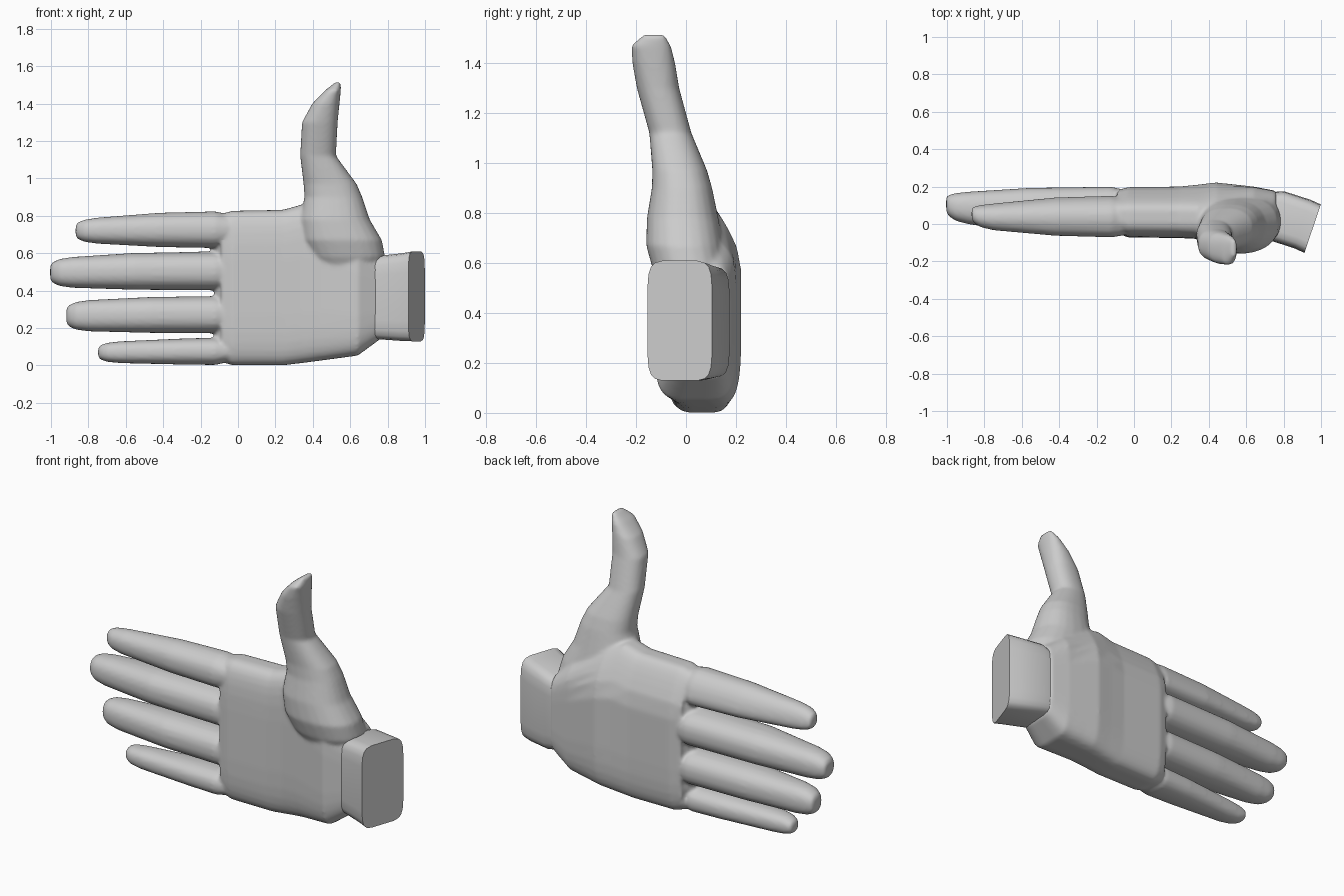
import bpy, bmesh, math

if "Cube" in bpy.data.objects:
    bpy.data.objects.remove(bpy.data.objects["Cube"])

skin = bpy.data.materials.new("matte_grey")
skin.diffuse_color = (0.6, 0.6, 0.6, 1)
skin.use_nodes = True
skin.node_tree.nodes["Principled BSDF"].inputs["Base Color"].default_value = skin.diffuse_color


def loft(name, axis, rings, power=2.3, sides=20, slant=0.0, angle=50, lean=0.0):
    """Skin rounded sections (position, u0, u1, y0, y1) along x or z."""
    bm = bmesh.new()
    loops = []
    for pos, u0, u1, y0, y1 in rings:
        loop = []
        for i in range(sides):
            a = 2 * math.pi * (i + 0.5) / sides
            c, s = math.cos(a), math.sin(a)
            u = (u0 + u1) / 2 + (u1 - u0) / 2 * math.copysign(abs(c) ** (2 / power), c)
            dy = (y1 - y0) / 2 * math.copysign(abs(s) ** (2 / power), s)
            y = (y0 + y1) / 2 + dy
            p = pos + slant * dy
            # The back of the hand falls away towards the index side
            y -= lean * max(0, u - 0.62) * min(1, max(0, y / 0.2))
            loop.append(bm.verts.new((p, y, u) if axis == "x" else (u, y, p)))
        loops.append(loop)
    for a, b in zip(loops, loops[1:]):
        for i in range(sides):
            j = (i + 1) % sides
            bm.faces.new((a[i], a[j], b[j], b[i]))
    bm.faces.new(loops[0])
    bm.faces.new(loops[-1])
    bmesh.ops.recalc_face_normals(bm, faces=bm.faces)
    mesh = bpy.data.meshes.new(name)
    bm.to_mesh(mesh)
    bm.free()
    mesh.materials.append(skin)
    obj = bpy.data.objects.new(name, mesh)
    bpy.context.collection.objects.link(obj)
    bpy.ops.object.select_all(action="DESELECT")
    obj.select_set(True)
    bpy.context.view_layer.objects.active = obj
    bpy.ops.object.shade_smooth_by_angle(angle=math.radians(angle))
    return obj


# Slanted squared wrist
loft("wrist", "x", [
    (0.66, 0.16, 0.55, -0.07, 0.17),
    (0.76, 0.14, 0.585, -0.085, 0.175),
    (0.90, 0.13, 0.60, -0.13, 0.13),
    (0.955, 0.128, 0.61, -0.155, 0.105)], power=6, slant=0.34, angle=40)

# Palm and heel of the hand
palm = loft("hand", "x", [
    (-0.09, 0.02, 0.81, -0.05, 0.18),
    (-0.03, 0.0, 0.827, -0.072, 0.197),
    (0.24, 0.0, 0.832, -0.075, 0.20),
    (0.34, 0.012, 0.86, -0.08, 0.21),
    (0.44, 0.025, 0.83, -0.09, 0.222),
    (0.64, 0.052, 0.70, -0.13, 0.20),
    (0.76, 0.14, 0.59, -0.08, 0.177)], power=4.5, sides=32, lean=0.35)
parts = [palm]

# Thumb with its fleshy base
parts.append(loft("thumb", "z", [
    (0.44, 0.50, 0.68, -0.05, 0.10),
    (0.51, 0.44, 0.75, -0.10, 0.14),
    (0.58, 0.38, 0.787, -0.135, 0.165),
    (0.67, 0.34, 0.77, -0.16, 0.15),
    (0.78, 0.33, 0.705, -0.157, 0.13),
    (0.90, 0.355, 0.665, -0.137, 0.105),
    (0.97, 0.35, 0.635, -0.135, 0.085),
    (1.12, 0.332, 0.524, -0.147, 0.022),
    (1.30, 0.342, 0.533, -0.197, -0.027),
    (1.40, 0.397, 0.543, -0.215, -0.043),
    (1.47, 0.465, 0.55, -0.22, -0.06),
    (1.515, 0.522, 0.55, -0.17, -0.085)], power=2.3, sides=24))

# Fingers: tip x, tip section (z0, z1, y0, y1), base section
fingers = {
    "index_finger": (-0.868, (0.653, 0.787, -0.03, 0.125), (0.627, 0.824, -0.072, 0.178)),
    "middle_finger": (-1.004, (0.416, 0.577, 0.005, 0.17), (0.401, 0.608, -0.062, 0.20)),
    "ring_finger": (-0.918, (0.183, 0.347, 0.0, 0.16), (0.171, 0.371, -0.062, 0.19)),
    "little_finger": (-0.748, (0.013, 0.127, -0.025, 0.11), (0.002, 0.148, -0.062, 0.15)),
}
# Distance behind the tip, fullness, blend towards the base section
stations = [(0.0, 0.45, 0.0), (0.012, 0.68, 0.0), (0.05, 0.9, 0.0),
            (0.12, 1.0, 0.1), (0.45, 1.0, 0.8)]
for name, (tip, end, base) in fingers.items():
    rings = []
    for d, full, k in stations:
        z0, z1, y0, y1 = [e + (b - e) * k for e, b in zip(end, base)]
        zc, yc = (z0 + z1) / 2, (y0 + y1) / 2 + 0.036 * (1 - full)
        hz, hy = (z1 - z0) / 2 * full, (y1 - y0) / 2 * full
        rings.append((tip + d, zc - hz, zc + hz, yc - hy, yc + hy))
    rings.append((-0.12, *base))
    # Knuckle end pinches into the palm
    z0, z1, y0, y1 = base
    rings.append((0.0, z0 + 0.03, z1 - 0.03, y0 + 0.02, y1 - 0.03))
    parts.append(loft(name, "x", rings, power=2.4, lean=0.35))

# Webbing between neighbouring fingers
for n, z in enumerate((0.16, 0.387, 0.617)):
    parts.append(loft(f"finger_web_{n + 1}", "x", [
        (-0.125, z - 0.035, z + 0.035, 0.02, 0.11),
        (-0.09, z - 0.06, z + 0.06, -0.03, 0.16),
        (0.0, z - 0.07, z + 0.07, -0.06, 0.18)], power=2.5, sides=16, lean=0.35))

# Fuse palm, thumb and fingers into one soft skin
for part in parts:
    part.select_set(True)
bpy.context.view_layer.objects.active = palm
bpy.data.objects["wrist"].select_set(False)
bpy.ops.object.join()
palm.modifiers.clear()
fuse = palm.modifiers.new("fuse", "REMESH")
fuse.mode = "VOXEL"
fuse.voxel_size = 0.01
fuse.use_smooth_shade = True
soften = palm.modifiers.new("soften", "SMOOTH")
soften.factor = 0.5
soften.iterations = 8
